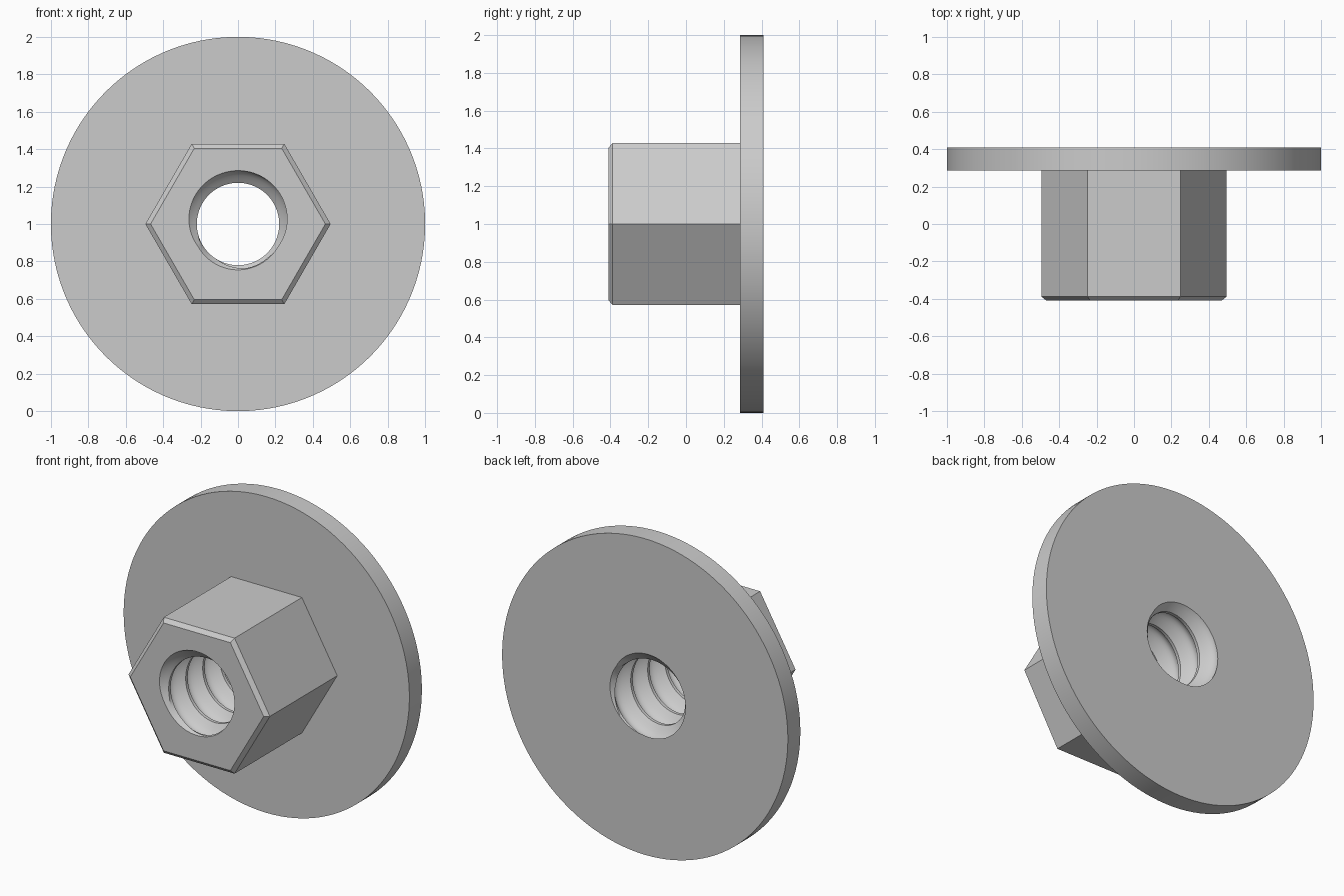
import bpy
import bmesh
import math

cube = bpy.data.objects.get("Cube")
if cube:
    bpy.data.objects.remove(cube, do_unlink=True)

SEG = 120
TAU = 2 * math.pi
FRONT, SEAT, BACK = -0.41, 0.285, 0.41
PITCH, CREST, DEPTH = 0.17, 0.22, 0.065
LAND = 0.06          # half the crest width, as a share of the pitch

steel = bpy.data.materials.new("plain steel grey")
steel.diffuse_color = (0.6, 0.6, 0.6, 1)
steel.use_nodes = True
steel.node_tree.nodes["Principled BSDF"].inputs["Base Color"].default_value = (0.6, 0.6, 0.6, 1)


def point(radius, angle, y):
    return (radius * math.cos(angle), y, 1 + radius * math.sin(angle))


def hexagon(corner):
    """Radius of a hexagon with corners on the x axis."""
    return lambda a: corner * math.cos(math.pi / 6) / math.cos(a % (TAU / 6) - math.pi / 6)


def circle(radius):
    return lambda a: radius


def thread_radius(angle, y):
    """Rounded helical groove with a narrow flat crest and eased mouths."""
    phase = ((y - FRONT) / PITCH + angle / TAU + 0.25) % 1
    r = CREST
    if LAND < phase < 1 - LAND:
        r += DEPTH * math.sin(math.pi * (phase - LAND) / (1 - 2 * LAND))
    edge = min(y - FRONT, BACK - y)
    return max(r, CREST + 0.025 - edge)


def mouth(y):
    return lambda a: thread_radius(a, y)


def finish(name, bm):
    bmesh.ops.remove_doubles(bm, verts=bm.verts, dist=1e-5)
    mesh = bpy.data.meshes.new(name)
    bm.to_mesh(mesh)
    bm.free()
    mesh.materials.append(steel)
    obj = bpy.data.objects.new(name, mesh)
    bpy.context.collection.objects.link(obj)
    bpy.ops.object.select_all(action='DESELECT')
    obj.select_set(True)
    bpy.context.view_layer.objects.active = obj
    bpy.ops.object.shade_smooth_by_angle(angle=math.radians(25))


def loft(name, rings):
    """Skin a series of (radius function, y) rings."""
    bm = bmesh.new()
    rows = [[bm.verts.new(point(f(TAU * i / SEG), TAU * i / SEG, y)) for i in range(SEG)]
            for f, y in rings]
    for a, b in zip(rows, rows[1:]):
        for i in range(SEG):
            j = (i + 1) % SEG
            bm.faces.new((a[i], b[i], b[j], a[j]))
    finish(name, bm)


# Hexagonal body with a chamfered front rim
loft("hex_body", [(mouth(FRONT), FRONT), (hexagon(0.467), FRONT),
                  (hexagon(0.495), FRONT + 0.022), (hexagon(0.495), SEAT)])

# Round flange behind the body
loft("round_flange", [(circle(0.3), SEAT), (circle(1), SEAT),
                      (circle(1), BACK), (mouth(BACK), BACK)])

# Threaded bore: rows follow the helix and are trimmed at both ends
bm = bmesh.new()
steps = 10
turns = math.ceil((BACK - FRONT) / PITCH) + 3
phases = [t - 1 + LAND + (1 - 2 * LAND) * s / steps
          for t in range(turns) for s in range(steps + 1)]
grid = []
for p in phases:
    row = []
    for i in range(SEG + 1):
        a = TAU * i / SEG
        y = FRONT + PITCH * (p - a / TAU - 0.25)
        y = min(max(y, FRONT), BACK)
        row.append(bm.verts.new(point(thread_radius(a, y), a, y)))
    grid.append(row)
for a, b in zip(grid, grid[1:]):
    for i in range(SEG):
        bm.faces.new((a[i], a[i + 1], b[i + 1], b[i]))
finish("threaded_bore", bm)
